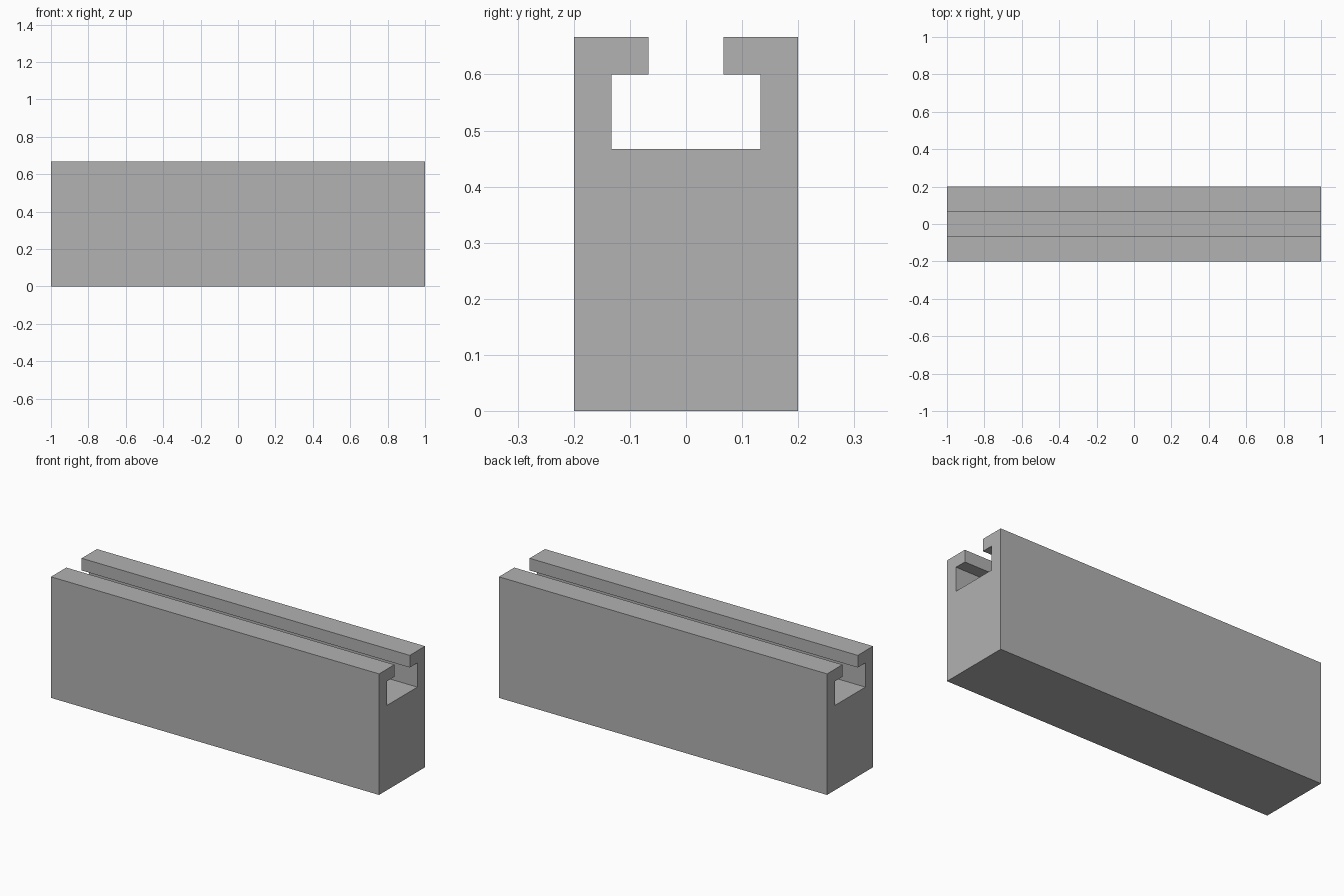
import bpy
import bmesh

cube = bpy.data.objects.get("Cube")
if cube:
    bpy.data.objects.remove(cube, do_unlink=True)

# Dimensions
LENGTH, HALF_WIDTH, HEIGHT = 2.0, 0.2, 0.667
FLOOR, LIP = 0.467, 0.6
SLOT, MOUTH = 0.133, 0.067

# Plain grey material
grey = bpy.data.materials.new("plain_grey")
grey.use_nodes = True
colour = (0.445, 0.445, 0.445, 1.0)
grey.diffuse_color = colour
grey.node_tree.nodes["Principled BSDF"].inputs["Base Color"].default_value = colour

# Half of the T-slot section (y, z), mirrored to close the outline
half = [(HALF_WIDTH, 0), (HALF_WIDTH, HEIGHT), (MOUTH, HEIGHT),
        (MOUTH, LIP), (SLOT, LIP), (SLOT, FLOOR)]
profile = half + [(-y, z) for y, z in reversed(half)]

# Extrude the section along the length
bm = bmesh.new()
end = bm.faces.new([bm.verts.new((-LENGTH / 2, y, z)) for y, z in profile])
extruded = bmesh.ops.extrude_face_region(bm, geom=[end], use_keep_orig=True)
moved = [v for v in extruded["geom"] if isinstance(v, bmesh.types.BMVert)]
bmesh.ops.translate(bm, verts=moved, vec=(LENGTH, 0, 0))
bmesh.ops.recalc_face_normals(bm, faces=bm.faces)

mesh = bpy.data.meshes.new("slotted_rail")
bm.to_mesh(mesh)
bm.free()
mesh.materials.append(grey)
rail = bpy.data.objects.new("slotted_rail", mesh)
bpy.context.collection.objects.link(rail)
